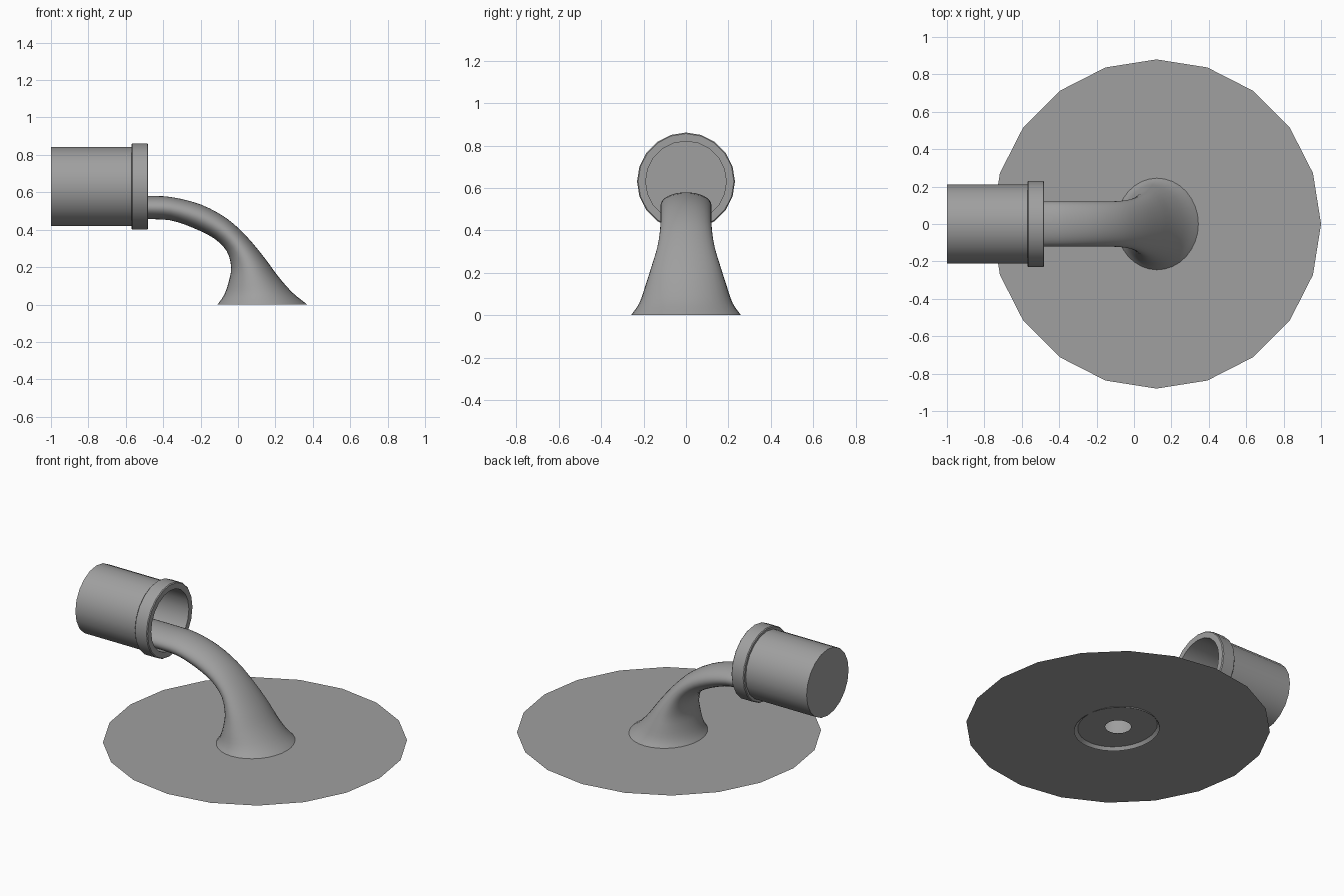
import bpy, bmesh
from math import sin, cos, pi, radians
from mathutils import Vector

old = bpy.data.objects.get("Cube")
if old:
    bpy.data.objects.remove(old)

grey = bpy.data.materials.new("plain grey")
grey.use_nodes = True
grey.diffuse_color = (0.35, 0.35, 0.35, 1)
grey.node_tree.nodes["Principled BSDF"].inputs["Base Color"].default_value = grey.diffuse_color


def loft(name, rings, cap_start=False, cap_end=False, smooth=True):
    """Skin a list of equally sized vertex rings."""
    bm = bmesh.new()
    loops = [[bm.verts.new(p) for p in ring] for ring in rings]
    n = len(loops[0])
    for a, b in zip(loops, loops[1:]):
        for i in range(n):
            j = (i + 1) % n
            bm.faces.new((a[i], a[j], b[j], b[i]))
    if cap_start:
        bm.faces.new(loops[0][::-1])
    if cap_end:
        bm.faces.new(loops[-1])
    mesh = bpy.data.meshes.new(name)
    bm.to_mesh(mesh)
    bm.free()
    mesh.materials.append(grey)
    ob = bpy.data.objects.new(name, mesh)
    bpy.context.collection.objects.link(ob)
    if smooth:
        bpy.ops.object.select_all(action='DESELECT')
        ob.select_set(True)
        bpy.context.view_layer.objects.active = ob
        bpy.ops.object.shade_smooth_by_angle(angle=radians(35))
    return ob


def circle(center, u, v, n):
    """Ellipse with half-axes u and v."""
    return [center + u * cos(2 * pi * i / n) + v * sin(2 * pi * i / n) for i in range(n)]


X, Y, Z = Vector((1, 0, 0)), Vector((0, 1, 0)), Vector((0, 0, 1))

# Puddle: thin flat disc with a small hole hidden under the stream
puddle_center = Vector((0.12, 0, 0.02))
loft("puddle", [circle(puddle_center, X * r, Y * r, 20) for r in (0.88, 0.075)], smooth=False)

# Cup: lathed shell lying on its side, with a rim band round the mouth
profile = [(-1, 0.212), (-0.57, 0.212), (-0.57, 0.226), (-0.565, 0.231), (-0.485, 0.231),
           (-0.48, 0.226), (-0.48, 0.19), (-0.98, 0.19)]
loft("cup", [circle(Vector((x, 0, 0.631)), Z * r, -Y * r, 20) for x, r in profile],
     cap_start=True, cap_end=True)

# Stream: upper edge x, z, lower edge x, z, half width
sections = [Vector(s) for s in (
    (-0.97, 0.58, -0.97, 0.46, 0.12),
    (-0.48, 0.58, -0.48, 0.457, 0.12),
    (-0.36, 0.575, -0.36, 0.45, 0.12),
    (-0.20, 0.535, -0.24, 0.41, 0.12),
    (-0.06, 0.46, -0.13, 0.355, 0.122),
    (0.05, 0.36, -0.06, 0.285, 0.135),
    (0.145, 0.245, -0.037, 0.20, 0.165),
    (0.215, 0.15, -0.05, 0.12, 0.193),
    (0.29, 0.065, -0.075, 0.05, 0.22),
    (0.37, 0, -0.11, 0, 0.26))]


def spline(pts, steps):
    """Catmull-Rom interpolation through the sections."""
    ends = [pts[0] * 2 - pts[1]] + pts + [pts[-1] * 2 - pts[-2]]
    for a, b, c, d in zip(ends, ends[1:], ends[2:], ends[3:]):
        for k in range(steps):
            t = k / steps
            yield b + ((c - a) * t + (a * 2 - b * 5 + c * 4 - d) * t ** 2
                       + (b * 3 - a - c * 3 + d) * t ** 3) * 0.5
    yield pts[-1]


# The long first length inside the cup stays straight
dense = [sections[0]] + list(spline(sections[1:], 3))
rings = []
for ux, uz, lx, lz, w in dense:
    top, low = Vector((ux, 0, uz)), Vector((lx, 0, lz))
    rings.append(circle((top + low) / 2, (top - low) / 2, -Y * w, 32))
loft("stream", rings, cap_start=True)
